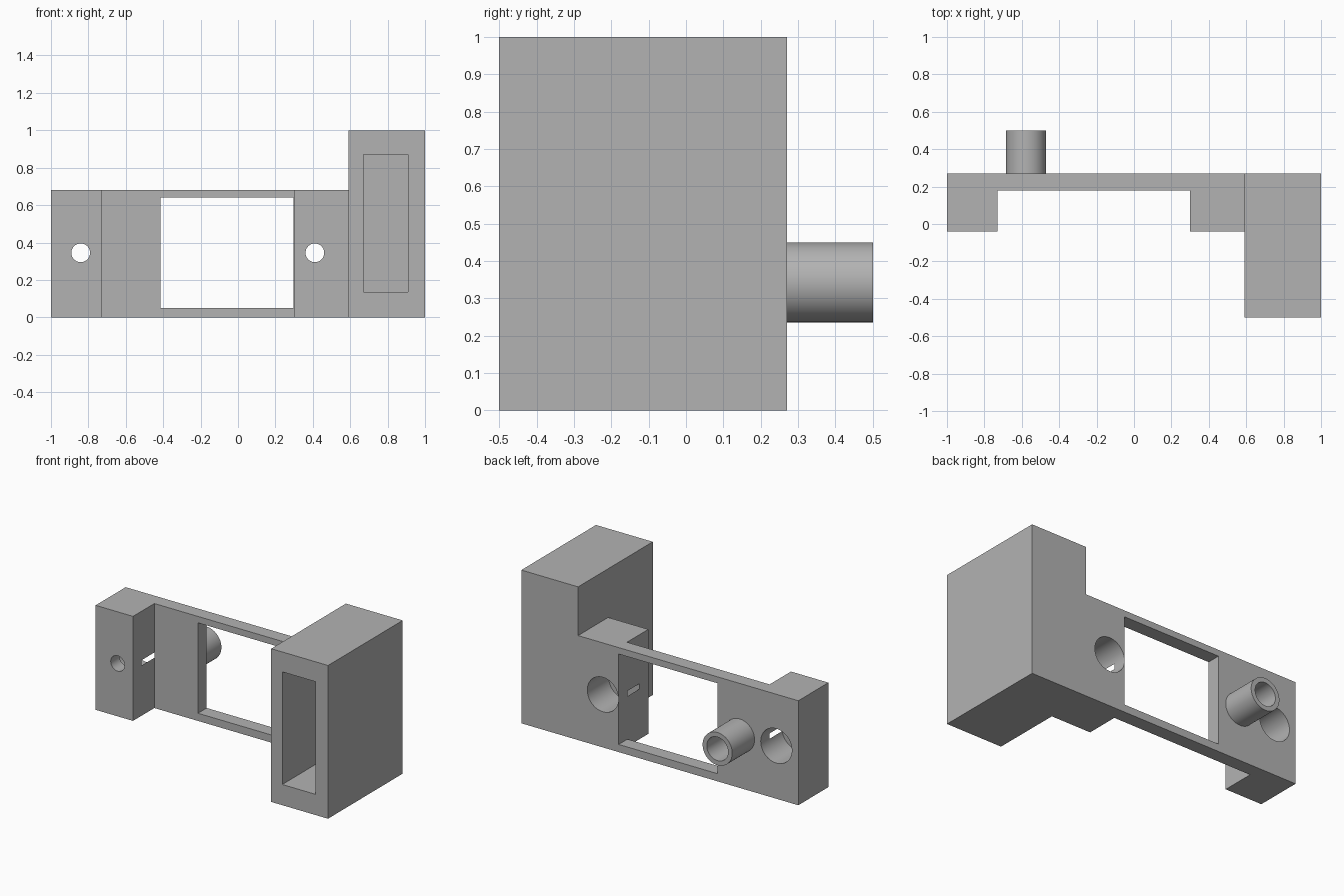
import bpy, bmesh, math
from mathutils import Matrix, Vector

cube = bpy.data.objects.get("Cube")
if cube:
    bpy.data.objects.remove(cube, do_unlink=True)

grey = bpy.data.materials.new("plain grey")
grey.use_nodes = True
colour = (0.45, 0.45, 0.45, 1)
grey.diffuse_color = colour
grey.node_tree.nodes["Principled BSDF"].inputs["Base Color"].default_value = colour


def finish(name, bm):
    bmesh.ops.recalc_face_normals(bm, faces=bm.faces)
    mesh = bpy.data.meshes.new(name)
    bm.to_mesh(mesh)
    bm.free()
    mesh.materials.append(grey)
    ob = bpy.data.objects.new(name, mesh)
    bpy.context.collection.objects.link(ob)
    return ob


def box(name, low, high):
    bm = bmesh.new()
    low, high = Vector(low), Vector(high)
    size = Matrix.Diagonal((high - low).to_4d())
    bmesh.ops.create_cube(bm, size=1, matrix=Matrix.Translation((low + high) / 2) @ size)
    return finish(name, bm)


def rod(name, x, z, radius, y0, y1):
    bm = bmesh.new()
    place = Matrix.Translation((x, (y0 + y1) / 2, z)) @ Matrix.Rotation(math.pi / 2, 4, 'X')
    bmesh.ops.create_cone(bm, cap_ends=True, segments=64, radius1=radius,
                          radius2=radius, depth=y1 - y0, matrix=place)
    return finish(name, bm)


def prism(name, outline, height):
    bm = bmesh.new()
    face = bm.faces.new([bm.verts.new((x, y, 0)) for x, y in outline])
    top = bmesh.ops.extrude_face_region(bm, geom=[face])["geom"]
    bmesh.ops.translate(bm, vec=(0, 0, height),
                        verts=[v for v in top if isinstance(v, bmesh.types.BMVert)])
    return finish(name, bm)


def cut(target, cutter):
    # Apply the cut at once, then drop the cutter
    mod = target.modifiers.new("cut", 'BOOLEAN')
    mod.operation, mod.solver, mod.object = 'DIFFERENCE', 'EXACT', cutter
    bpy.ops.object.select_all(action='DESELECT')
    bpy.context.view_layer.objects.active = target
    target.select_set(True)
    bpy.ops.object.modifier_apply(modifier=mod.name)
    bpy.data.objects.remove(cutter, do_unlink=True)


def smooth(ob):
    bpy.ops.object.select_all(action='DESELECT')
    bpy.context.view_layer.objects.active = ob
    ob.select_set(True)
    bpy.ops.object.shade_smooth_by_angle(angle=math.radians(30))


back, plate_front, block_front = 0.27, 0.18, -0.04
mid_z = 0.345

# Bracket: thin back plate with a mounting block at each end
bracket = prism("bracket", [(-1, back), (-1, block_front), (-0.73, block_front),
                            (-0.73, plate_front), (0.3, plate_front),
                            (0.3, block_front), (0.59, block_front), (0.59, back)], 0.682)

# Window through the plate
cut(bracket, box("window_cutter", (-0.415, 0.1, 0.05), (0.297, 0.4, 0.64)))

# Screw holes with wide recesses from the back, grazing the inner block sides
for x in (-0.841, 0.411):
    cut(bracket, rod("recess_cutter", x, mid_z, 0.1125, 0.05, 0.4))
    cut(bracket, rod("screw_cutter", x, mid_z, 0.05, -0.2, 0.1))
smooth(bracket)

# Tall housing with a deep pocket open to the front
housing = box("housing", (0.59, -0.5, 0), (1, back, 1))
cut(housing, box("pocket_cutter", (0.67, -0.7, 0.135), (0.91, 0.19, 0.87)))

# Hollow tube on the back of the plate
tube = rod("tube", -0.577, 0.343, 0.107, back, 0.5)
cut(tube, rod("bore_cutter", -0.577, 0.343, 0.077, 0.1, 0.7))
smooth(tube)
